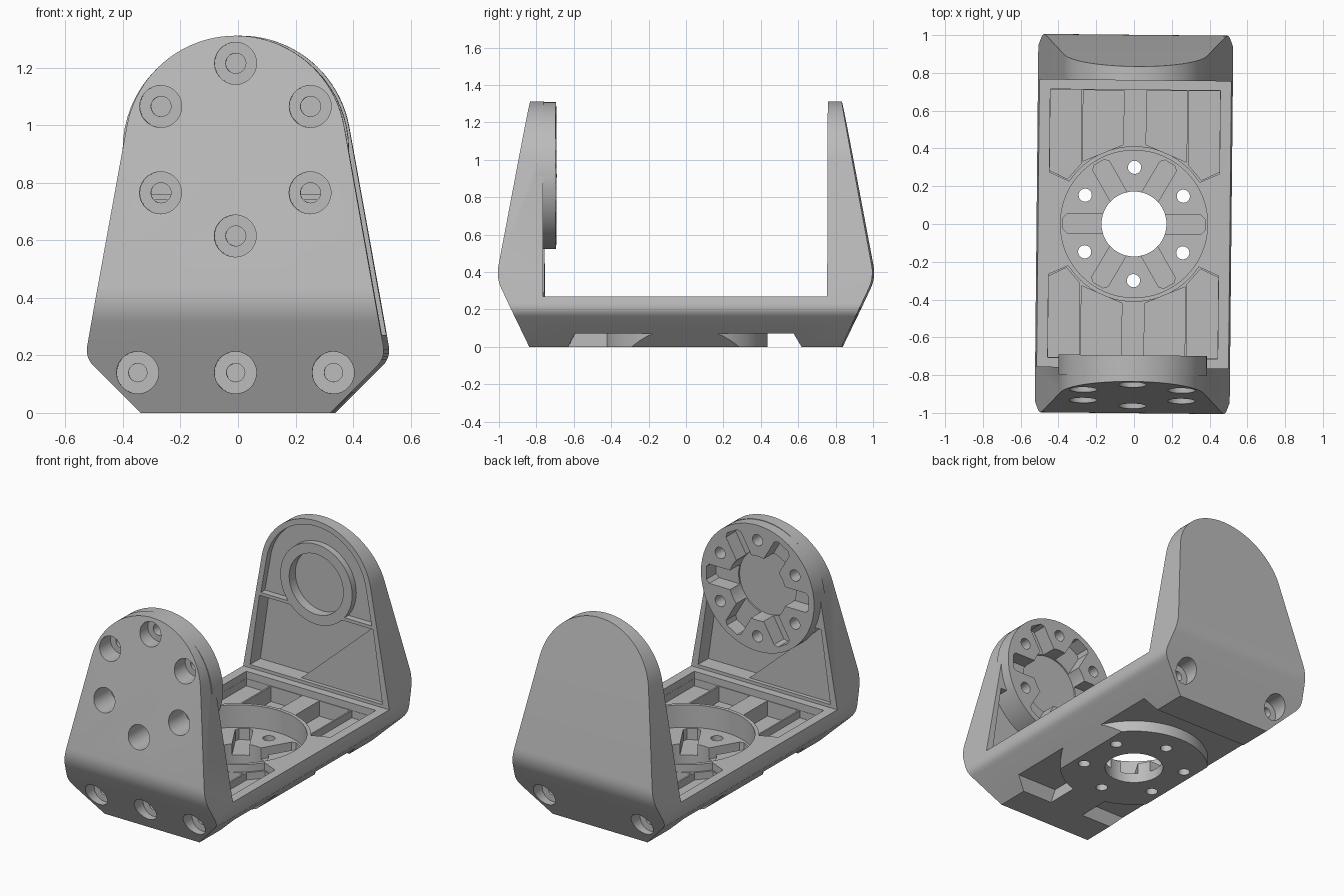
import bpy, bmesh, math
from mathutils import Matrix, Vector

if "Cube" in bpy.data.objects:
    bpy.data.objects.remove(bpy.data.objects["Cube"])

grey = bpy.data.materials.new("plain grey")
grey.use_nodes = True
GREY = (0.5, 0.5, 0.5, 1)
grey.diffuse_color = GREY
grey.node_tree.nodes["Principled BSDF"].inputs["Base Color"].default_value = GREY

HUB_Z = 0.915         # height of the pivot axis
HEX = [math.radians(30 + 60 * k) for k in range(6)]


def prism(name, pts, axis, a, b):
    """Extrude a 2D outline along one axis, from a to b."""
    place = {"x": lambda p, t: (t, p[0], p[1]),
             "y": lambda p, t: (p[0], t, p[1]),
             "z": lambda p, t: (p[0], p[1], t)}[axis]
    bm = bmesh.new()
    low = [bm.verts.new(place(p, a)) for p in pts]
    high = [bm.verts.new(place(p, b)) for p in pts]
    bm.faces.new(low)
    bm.faces.new(high)
    n = len(pts)
    for i in range(n):
        j = (i + 1) % n
        bm.faces.new((low[i], low[j], high[j], high[i]))
    bmesh.ops.recalc_face_normals(bm, faces=bm.faces)
    mesh = bpy.data.meshes.new(name)
    bm.to_mesh(mesh)
    bm.free()
    mesh.materials.append(grey)
    ob = bpy.data.objects.new(name, mesh)
    bpy.context.collection.objects.link(ob)
    return ob


def arc(cx, cy, r, start, end, n=24):
    steps = [math.radians(start + (end - start) * i / n) for i in range(n + 1)]
    return [(cx + r * math.cos(t), cy + r * math.sin(t)) for t in steps]


def circle(cx, cy, r, n=40):
    return arc(cx, cy, r, 0, 360, n)[:-1]


def rounded(prev, corner, nxt, r, n=6):
    """Points that round one corner of an outline."""
    p, c, q = Vector(prev), Vector(corner), Vector(nxt)
    u, v = (p - c).normalized(), (q - c).normalized()
    t = r * math.tan((math.pi - u.angle(v)) / 2)
    s, e = c + u * t, c + v * t
    out = []
    for i in range(n + 1):
        k = i / n
        out.append(tuple(s * (1 - k) ** 2 + c * 2 * k * (1 - k) + e * k * k))
    return out


def flip(pts, sx=1, sy=1):
    return [(x * sx, y * sy) for x, y in pts]


def boolean(target, tool, operation="DIFFERENCE"):
    mod = target.modifiers.new("shape", "BOOLEAN")
    mod.operation = operation
    mod.solver = "EXACT"
    mod.object = tool
    bpy.context.view_layer.objects.active = target
    bpy.ops.object.modifier_apply(modifier=mod.name)
    bpy.data.objects.remove(tool)


def cut(target, pts, axis, a, b):
    boolean(target, prism("cutter", pts, axis, a, b))


def slot(cx, cy, angle, inner, outer, half):
    """Radial slot outline with a slightly narrowed outer end."""
    c, s = math.cos(angle), math.sin(angle)
    box = [(inner, -half), (outer - 0.02, -half), (outer, 0.02 - half),
           (outer, half - 0.02), (outer - 0.02, half), (inner, half)]
    return [(cx + x * c - y * s, cy + x * s + y * c) for x, y in box]


# Bracket body: tapered front outline crossed with a U-shaped side outline
foot, hip, shoulder = (0.33, 0), (0.522, 0.192), (0.378, 0.99)
right_edge = [foot] + rounded(foot, hip, shoulder, 0.08)
outline = right_edge + arc(0, 0.927, 0.384, 10, 170, 40) + flip(right_edge[::-1], -1)
bracket = prism("u_bracket", outline, "y", -1.2, 1.2)

base, knee, tip = (0.835, 0), (1.01, 0.37), (0.83, 1.33)
half_side = [base] + rounded(base, knee, tip, 0.2) + [tip, (0.76, 1.33), (0.76, 0.27)]
boolean(bracket, prism("side", half_side + flip(half_side[::-1], -1), "x", -0.7, 0.7),
        "INTERSECT")

# Hollowed inner faces of both arms: a deep pocket beside a shallow diagonal web
deep = [(-0.46, 0.29), (-0.395, 0.74), (0.38, 0.74), (-0.12, 0.29)]
web = [(0.46, 0.29), (0.395, 0.74), (0.379, 0.74), (-0.121, 0.29)]
for side, hub_radius in ((-1, 0.393), (1, 0.25)):
    pocket = prism("pocket", flip(deep, side), "y", side * 0.7, side * 0.86)
    cut(pocket, circle(0, HUB_Z, hub_radius, 64), "y", -1, 1)
    boolean(bracket, pocket)
    cut(bracket, flip(web, side), "y", side * 0.7, side * 0.785)

# Arched recess and bearing seat on the back arm
arch = prism("arch", arc(0, 0.927, 0.35, 8, 172, 32) + [(-0.385, 0.76), (0.385, 0.76)],
             "y", 0.7, 0.80)
cut(arch, circle(0, HUB_Z, 0.25, 56), "y", 0.5, 1)
boolean(bracket, arch)
cut(bracket, circle(0, HUB_Z, 0.188, 48), "y", 0.7, 0.82)

# Round horn mount on the front arm
boolean(bracket, prism("mount", circle(0, HUB_Z, 0.393, 64), "y", -0.8, -0.695), "UNION")
cut(bracket, circle(0, HUB_Z, 0.2), "y", -0.8, -0.6)
for a in HEX:
    cut(bracket, slot(0, HUB_Z, a - math.pi / 6, 0.15, 0.355, 0.06), "y", -0.79, -0.6)
    x, z = 0.3 * math.cos(a), HUB_Z + 0.3 * math.sin(a)
    cut(bracket, circle(x, z, 0.073, 28), "y", -1.2, -0.775)
    cut(bracket, circle(x, z, 0.035, 20), "y", -0.9, -0.6)

# Base pockets around the round horn seat
lowered = [(0.45, 0.27), (0.45, 0.71), (-0.45, 0.71), (-0.45, 0.27)] \
    + arc(0, 0, 0.412, 147, 33)
outer_pit = [(0.449, 0.28), (0.449, 0.708), (0.285, 0.708), (0.285, 0.315), (0.355, 0.235)]
inner_pit = [(0.275, 0.33), (0.275, 0.706), (0.06, 0.706), (0.06, 0.42)]
for sy in (-1, 1):
    cut(bracket, flip(lowered, 1, sy), "z", 0.225, 0.4)
    for sx in (-1, 1):
        cut(bracket, flip(outer_pit, sx, sy), "z", 0.18, 0.4)
        cut(bracket, flip(inner_pit, sx, sy), "z", 0.13, 0.4)

# Horn seat in the base
cut(bracket, circle(0, 0, 0.39, 64), "z", 0.13, 0.4)
cut(bracket, circle(0, 0, 0.172, 48), "z", -0.1, 0.4)
for a in HEX:
    cut(bracket, slot(0, 0, a - math.pi / 6, 0.12, 0.375, 0.05), "z", 0.06, 0.4)
    cut(bracket, circle(0.3 * math.cos(a), 0.3 * math.sin(a), 0.035, 20), "z", -0.1, 0.4)

# Channels under the base, around a round pad and a front rib
channel = prism("channel", [(-0.655, -0.05), (0.65, -0.05), (0.58, 0.07), (-0.59, 0.07)],
                "x", -0.8, 0.8)
cut(channel, circle(0, 0, 0.437, 64), "z", -0.2, 0.2)
cut(channel, [(-0.12, -0.8), (0.12, -0.8), (0.12, -0.3), (-0.12, -0.3)], "z", -0.2, 0.2)
boolean(bracket, channel)

# Counterbored blind screw holes in the lower sloped faces
for side, columns in ((-1, (-0.34, 0, 0.34)), (1, (-0.34, 0.34))):
    for x in columns:
        cut(bracket, circle(x, 0.14, 0.073, 28), "y", side * 0.82, side * 1.2)
        cut(bracket, circle(x, 0.14, 0.032, 20), "y", side * 0.73, side * 0.9)

# Slight twist of the whole part, then soft shading on the curved faces
bracket.data.transform(Matrix.Rotation(-0.01, 4, "Z"))
bpy.ops.object.select_all(action="DESELECT")
bracket.select_set(True)
bpy.context.view_layer.objects.active = bracket
bpy.ops.object.shade_smooth_by_angle(angle=math.radians(25))
